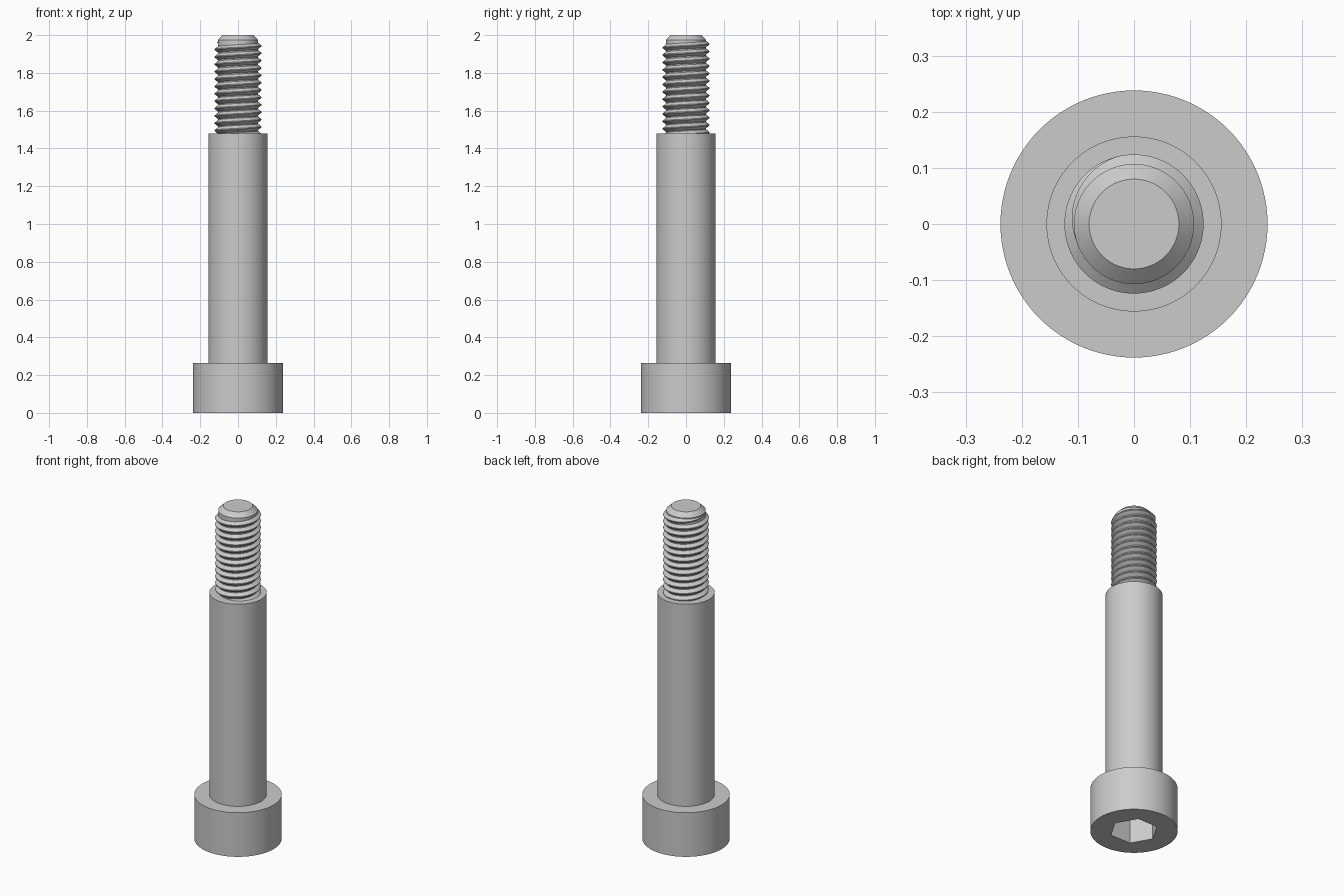
import bpy, bmesh
from math import cos, sin, pi, radians, tau

cube = bpy.data.objects.get("Cube")
if cube:
    bpy.data.objects.remove(cube, do_unlink=True)

SIDES = 96
HEAD_TOP, SHANK_TOP = 0.265, 1.48

steel = bpy.data.materials.new("plain_grey_steel")
steel.use_nodes = True
grey = (0.6, 0.6, 0.6, 1)
steel.diffuse_color = grey
steel.node_tree.nodes["Principled BSDF"].inputs["Base Color"].default_value = grey


def finish(bm, name):
    bmesh.ops.recalc_face_normals(bm, faces=bm.faces)
    mesh = bpy.data.meshes.new(name)
    bm.to_mesh(mesh)
    bm.free()
    mesh.materials.append(steel)
    obj = bpy.data.objects.new(name, mesh)
    bpy.context.collection.objects.link(obj)
    bpy.ops.object.select_all(action='DESELECT')
    obj.select_set(True)
    bpy.context.view_layer.objects.active = obj
    bpy.ops.object.shade_smooth_by_angle(angle=radians(25))


def ring(bm, radius, z, sides=SIDES):
    return [bm.verts.new((radius * cos(tau * i / sides), radius * sin(tau * i / sides), z))
            for i in range(sides)]


def bridge(bm, low, high):
    n = len(low)
    for i in range(n):
        j = (i + 1) % n
        bm.faces.new((low[i], low[j], high[j], high[i]))


def turned(bm, profile, sides=SIDES):
    """Stack rings from (radius, z) points and return them."""
    rings = [ring(bm, r, z, sides) for r, z in profile]
    for low, high in zip(rings, rings[1:]):
        bridge(bm, low, high)
    return rings


def loop_edges(bm, verts):
    return [bm.edges.get((verts[i - 1], verts[i])) for i in range(len(verts))]


# Head: round cap with a hexagonal socket in its underside
bm = bmesh.new()
outer = turned(bm, [(0.238, 0), (0.238, HEAD_TOP)])
socket = turned(bm, [(0.133, 0), (0.133, 0.16)], 6)
bm.faces.new(outer[1])
bm.faces.new(socket[1])
bmesh.ops.triangle_fill(bm, use_beauty=True,
                        edges=loop_edges(bm, outer[0]) + loop_edges(bm, socket[0]))
finish(bm, "head")

# Shank: plain shoulder
bm = bmesh.new()
rings = turned(bm, [(0.156, HEAD_TOP), (0.156, SHANK_TOP)])
bm.faces.new(rings[1])
finish(bm, "shank")

# Threaded end: core with a chamfered tip
bm = bmesh.new()
rings = turned(bm, [(0.105, SHANK_TOP), (0.107, 1.975), (0.08, 2.0)])
bm.faces.new(rings[-1])
finish(bm, "thread_core")

# Thread: right-handed helical ridge that fades out at the tip
PITCH, ROOT, CREST = 0.039, 0.103, 0.124
STEPS = 72
end_angle, end_z = radians(220), 1.967
turns = (end_z - SHANK_TOP + PITCH / 2) / PITCH
count = int(turns * STEPS)
bm = bmesh.new()
sections = []
for k in range(count + 1):
    back = (count - k) / STEPS               # turns left before the end
    angle = end_angle - back * tau
    z = end_z - back * PITCH
    fade = max(0.02, min(1, back / 0.32))
    crest = ROOT + (CREST - ROOT) * fade
    half = PITCH * 0.49 * fade
    flat = PITCH * 0.06 * fade
    sections.append([bm.verts.new((r * cos(angle), r * sin(angle), z + dz))
                     for r, dz in ((ROOT, -half), (crest, -flat), (crest, flat), (ROOT, half))])
for a, b in zip(sections, sections[1:]):
    bridge(bm, a, b)
bm.faces.new(sections[0])
bm.faces.new(sections[-1])
finish(bm, "thread_ridge")
